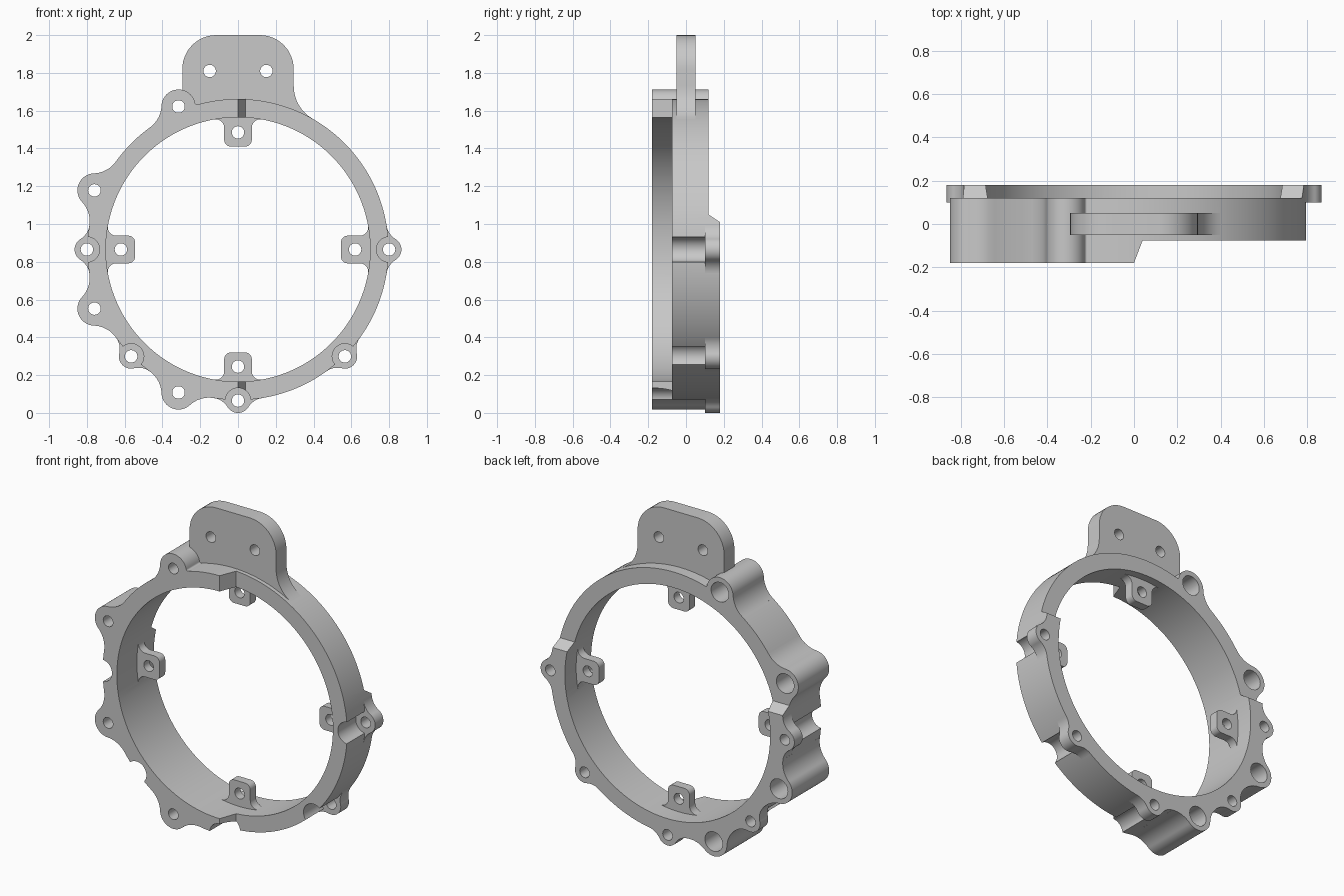
import bpy, bmesh
from math import acos, atan2, cos, sin, pi, radians, hypot

if "Cube" in bpy.data.objects:
    bpy.data.objects.remove(bpy.data.objects["Cube"])

grey = bpy.data.materials.new("satin_grey")
grey.use_nodes = True
grey.diffuse_color = (0.58, 0.58, 0.58, 1)
grey.node_tree.nodes["Principled BSDF"].inputs["Base Color"].default_value = (0.58, 0.58, 0.58, 1)

CZ = 0.865                        # ring centre height
R_OUT, R_IN = 0.797, 0.70
FRONT, STEP, MID, BACK = -0.18, -0.075, 0.12, 0.18
EAR_FRONT = 0.10
BOLT = 0.033


def arc(cx, cy, r, a0, a1, n=12):
    return [(cx + r * cos(a0 + (a1 - a0) * i / n), cy + r * sin(a0 + (a1 - a0) * i / n))
            for i in range(n + 1)]


def circle(cx, cy, r, n=40):
    return arc(cx, cy, r, 0, 2 * pi, n)[:-1]


def prism(name, pts, lo, hi, axis="Y"):
    """Extrude a flat outline along one axis."""
    place = {"X": lambda a, b, d: (d, a, b),
             "Y": lambda a, b, d: (a, d, b),
             "Z": lambda a, b, d: (a, b, d)}[axis]
    bm = bmesh.new()
    rows = [[bm.verts.new(place(a, b, d)) for a, b in pts] for d in (lo, hi)]
    bm.faces.new(rows[0])
    bm.faces.new(rows[1][::-1])
    for i in range(len(pts)):
        j = (i + 1) % len(pts)
        bm.faces.new((rows[0][i], rows[1][i], rows[1][j], rows[0][j]))
    bmesh.ops.remove_doubles(bm, verts=bm.verts, dist=0.0001)
    bmesh.ops.recalc_face_normals(bm, faces=bm.faces)
    me = bpy.data.meshes.new(name)
    bm.to_mesh(me)
    bm.free()
    ob = bpy.data.objects.new(name, me)
    bpy.context.collection.objects.link(ob)
    me.materials.append(grey)
    return ob


def combine(tool, op):
    """Apply a boolean to the housing and discard the tool."""
    mod = body.modifiers.new(op, "BOOLEAN")
    mod.operation, mod.solver, mod.object = op, "MANIFOLD", tool
    bpy.context.view_layer.objects.active = body
    bpy.ops.object.modifier_apply(modifier=mod.name)
    bpy.data.objects.remove(tool)


def add(*args):
    combine(prism(*args), "UNION")


def cut(*args):
    combine(prism(*args), "DIFFERENCE")


def turned(pts, angle):
    """Rotate a radial outline about the ring centre."""
    c, s = cos(angle), sin(angle)
    return [(x * c - y * s, CZ + x * s + y * c) for x, y in pts]


def lug_side(d, r, f):
    """Half of a round lug, blended to the ring by a concave fillet."""
    A, B = R_OUT + f, r + f
    a = acos((A * A + d * d - B * B) / (2 * A * d))
    fx, fy = A * cos(a), A * sin(a)
    start, end = a + pi, atan2(-fy, d - fx)
    if end < 0:
        end += 2 * pi
    beta = atan2(fy, fx - d)
    return ([(0.74 * cos(a), 0.74 * sin(a))] + arc(fx, fy, f, start, end)
            + arc(d, 0, r, beta, 0, 20)[1:])


def lug_outline(x, z, r, f_plus, f_minus):
    d, t = hypot(x, z - CZ), atan2(z - CZ, x)
    mirror = [(a, -b) for a, b in lug_side(d, r, f_minus)]
    return turned(lug_side(d, r, f_plus) + mirror[-2::-1], t)


def tab_outline(angle):
    """Rounded inward tab flared where it meets the bore."""
    hw, f, c, tip = 0.073, 0.045, 0.035, 0.545
    fy = hw + f
    fx = ((R_IN - f) ** 2 - fy ** 2) ** 0.5
    b = atan2(fy, fx)
    half = ([(0.74 * cos(b), 0.74 * sin(b))] + arc(fx, fy, f, b, -pi / 2)
            + arc(tip + c, hw - c, c, pi / 2, pi))
    return turned(half + [(x, -y) for x, y in half[::-1]], angle)


lugs = [(-0.315, CZ + 0.757, 0.01), (-0.76, CZ + 0.313, 0.15),
        (-0.76, CZ - 0.313, 0.15), (-0.315, CZ - 0.757, 0.15)]
ears = [(0.8 * cos(radians(a)), CZ + 0.8 * sin(radians(a))) for a in (0, 180, 225, 270, 315)]

# Main ring with the four large lugs
body = prism("ring_housing", circle(0, CZ, R_OUT, 144), FRONT, BACK)
for x, z, f in lugs:
    add("lug", lug_outline(x, z, 0.09, 0.15, f), FRONT, BACK)

# Front step on the right half, back step on the upper half
cut("front_step", [(0, FRONT), (-0.02, -0.2325), (-0.02, -0.4), (1, -0.4), (1, STEP), (0.04, STEP)],
    -0.2, 2.2, "Z")
cut("back_step", [(MID, 1.05), (BACK, 1.01), (0.24, 0.97), (0.4, 0.97), (0.4, 2), (MID, 2)],
    -1.1, 1.1, "X")

# Clearance grooves, then the thin bolt ears behind them
for x, z in ears:
    cut("groove", circle(x, z, 0.067), -0.3, EAR_FRONT)
for x, z in ears:
    add("bolt_ear", lug_outline(x, z, 0.065, 0.1, 0.1), EAR_FRONT, BACK)

# Mounting flange on top, filleted into the ring on one side
w, cr, f = 0.295, 0.18, 0.2
fx = w + f
fh = ((R_OUT + f) ** 2 - fx ** 2) ** 0.5
flange = (arc(-w + cr, 2 - cr, cr, pi, pi / 2) + arc(w - cr, 2 - cr, cr, pi / 2, 0)
          + arc(fx, CZ + fh, f, pi, pi + atan2(fh, fx))
          + arc(0, CZ, 0.75, radians(62), radians(113), 16))
add("mounting_flange", flange, -0.05, 0.05)

# Bore and inward tabs
cut("bore", circle(0, CZ, R_IN, 144), -0.5, 0.5)
for k in range(4):
    add("inner_tab", tab_outline(k * pi / 2), 0.015, 0.07)

# Bolt holes, with wide counterbores behind the large lugs
holes = [(x, z) for x, z, _ in lugs] + ears + [(-0.15, 1.81), (0.15, 1.81)]
holes += [(0.62 * cos(k * pi / 2), CZ + 0.62 * sin(k * pi / 2)) for k in range(4)]
for x, z in holes:
    cut("bolt_hole", circle(x, z, BOLT, 24), -0.5, 0.5)
for x, z, _ in lugs:
    cut("counterbore", circle(x, z, 0.06, 32), -0.06, 0.5)

bpy.ops.object.select_all(action="DESELECT")
body.select_set(True)
bpy.context.view_layer.objects.active = body
bpy.ops.object.shade_smooth_by_angle(angle=radians(30))
